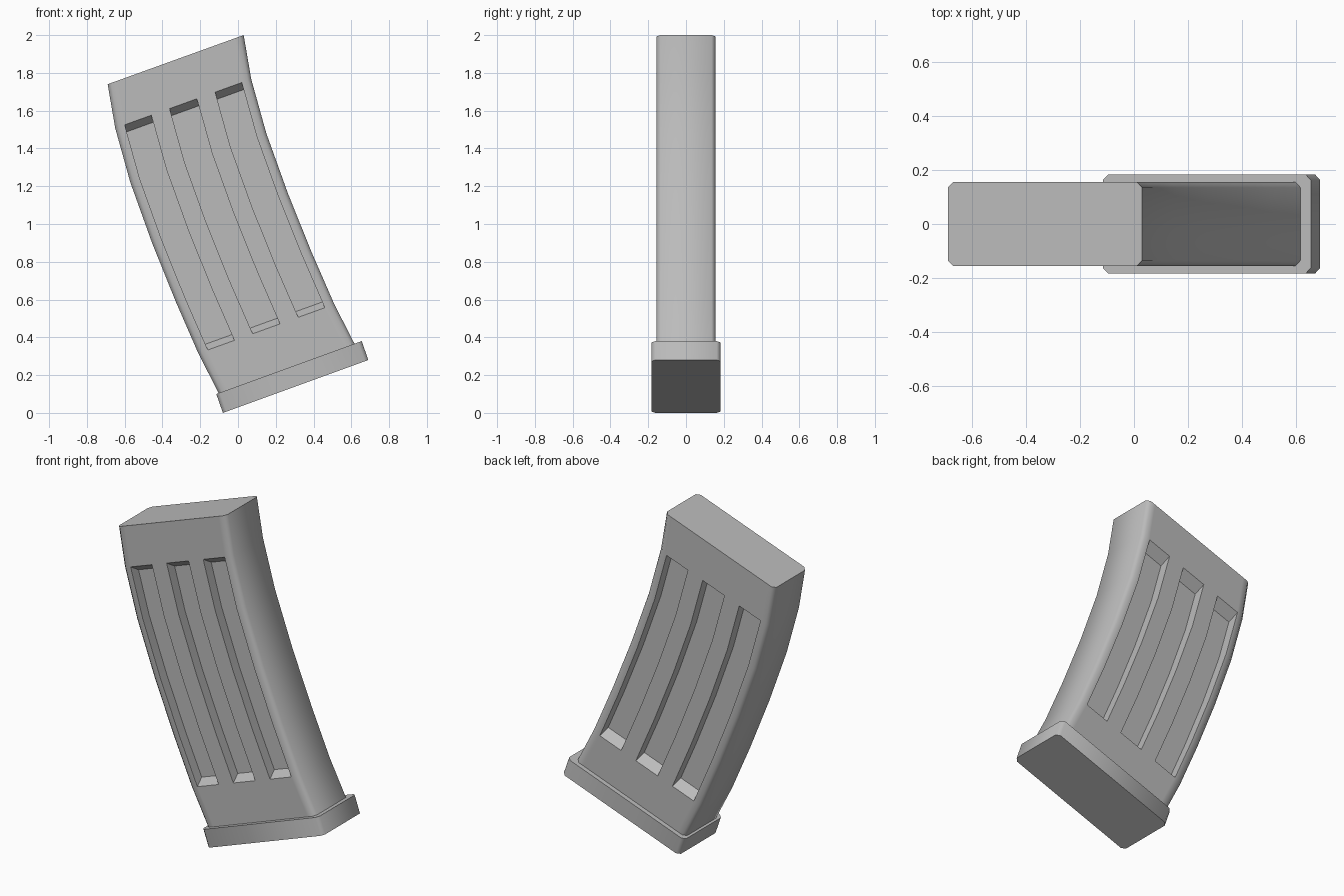
import bpy, bmesh, math
from mathutils import Vector

cube = bpy.data.objects.get("Cube")
if cube:
    bpy.data.objects.remove(cube, do_unlink=True)

grey = bpy.data.materials.new("grey_metal")
grey.use_nodes = True
colour = (0.5, 0.5, 0.5, 1)
grey.diffuse_color = colour
grey.node_tree.nodes["Principled BSDF"].inputs["Base Color"].default_value = colour


def finish(bm, name):
    bmesh.ops.recalc_face_normals(bm, faces=bm.faces)
    mesh = bpy.data.meshes.new(name)
    bm.to_mesh(mesh)
    bm.free()
    mesh.materials.append(grey)
    obj = bpy.data.objects.new(name, mesh)
    bpy.context.collection.objects.link(obj)
    bpy.ops.object.select_all(action='DESELECT')
    obj.select_set(True)
    bpy.context.view_layer.objects.active = obj
    bpy.ops.object.shade_smooth_by_angle(angle=math.radians(50))


# Curved body: one edge path, swept across by a tilted width vector
PATH = [(-0.69, 1.74), (-0.65, 1.507), (-0.57, 1.22), (-0.455, 0.90),
        (-0.33, 0.59), (-0.21, 0.315), (-0.10, 0.10)]
WIDTH = Vector((0.72, 0, 0.26))
HALF, CHAMFER, DEPTH = 0.155, 0.02, 0.06
GROOVES = [(0.07, 0.265), (0.40, 0.60), (0.735, 0.93)]
FIRST, LAST = 1, 5


def point(s, u, y):
    i = min(int(s), len(PATH) - 2)
    a, b = (Vector((x, y, z)) for x, z in PATH[i:i + 2])
    return a.lerp(b, s - i) + WIDTH * u


bm = bmesh.new()
cut = CHAMFER / WIDTH.length
across = [cut] + [u for g in GROOVES for u in g] + [1 - cut]
inner = HALF - CHAMFER
section = [(u, -HALF) for u in across] + [(1, -inner), (1, inner)]
section += [(u, HALF) for u in reversed(across)] + [(0, inner), (0, -inner)]
rings = [[bm.verts.new(point(s, u, y)) for u, y in section] for s in range(len(PATH))]
count = len(section)


def is_groove(s, j):
    (u, y), (v, w) = section[j], section[(j + 1) % count]
    return FIRST <= s < LAST and y == w and (min(u, v), max(u, v)) in GROOVES


for s in range(len(PATH) - 1):
    for j in range(count):
        if not is_groove(s, j):
            k = (j + 1) % count
            bm.faces.new((rings[s][j], rings[s][k], rings[s + 1][k], rings[s + 1][j]))
bm.faces.new(rings[0])
bm.faces.new(rings[-1])

# Recessed grooves with sloping ends on both broad sides
floor_steps = [FIRST + 0.13] + list(range(FIRST + 1, LAST)) + [LAST - 0.11]
for j in range(count):
    if not is_groove(FIRST, j):
        continue
    cols = (j, j + 1)
    y = section[j][1]
    floor_y = math.copysign(HALF - DEPTH, y)
    rim = [[rings[s][c] for c in cols] for s in range(FIRST, LAST + 1)]
    floor = [[bm.verts.new(point(s, section[c][0], floor_y)) for c in cols]
             for s in floor_steps]
    for i in range(len(rim) - 1):
        bm.faces.new((*floor[i], *reversed(floor[i + 1])))
        for c in (0, 1):
            bm.faces.new((rim[i][c], rim[i + 1][c], floor[i + 1][c], floor[i][c]))
    for end in (0, -1):
        bm.faces.new((*rim[end], *reversed(floor[end])))
finish(bm, "magazine_body")

# Base plate: chamfered slab square to the tilted lower end
bm = bmesh.new()
corner, along, down = Vector((-0.115, 0, 0.10)), Vector((0.77, 0, 0.28)), Vector((0.035, 0, -0.10))
half, c = 0.183, 0.02
e = c / along.length
outline = [(e, -half), (1 - e, -half), (1, c - half), (1, half - c),
           (1 - e, half), (e, half), (0, half - c), (0, c - half)]
top = bm.faces.new([bm.verts.new(corner + along * u + Vector((0, y, 0))) for u, y in outline])
bottom = bm.faces.new([bm.verts.new(v.co + down) for v in top.verts])
bmesh.ops.bridge_loops(bm, edges=list(top.edges) + list(bottom.edges))
finish(bm, "base_plate")
